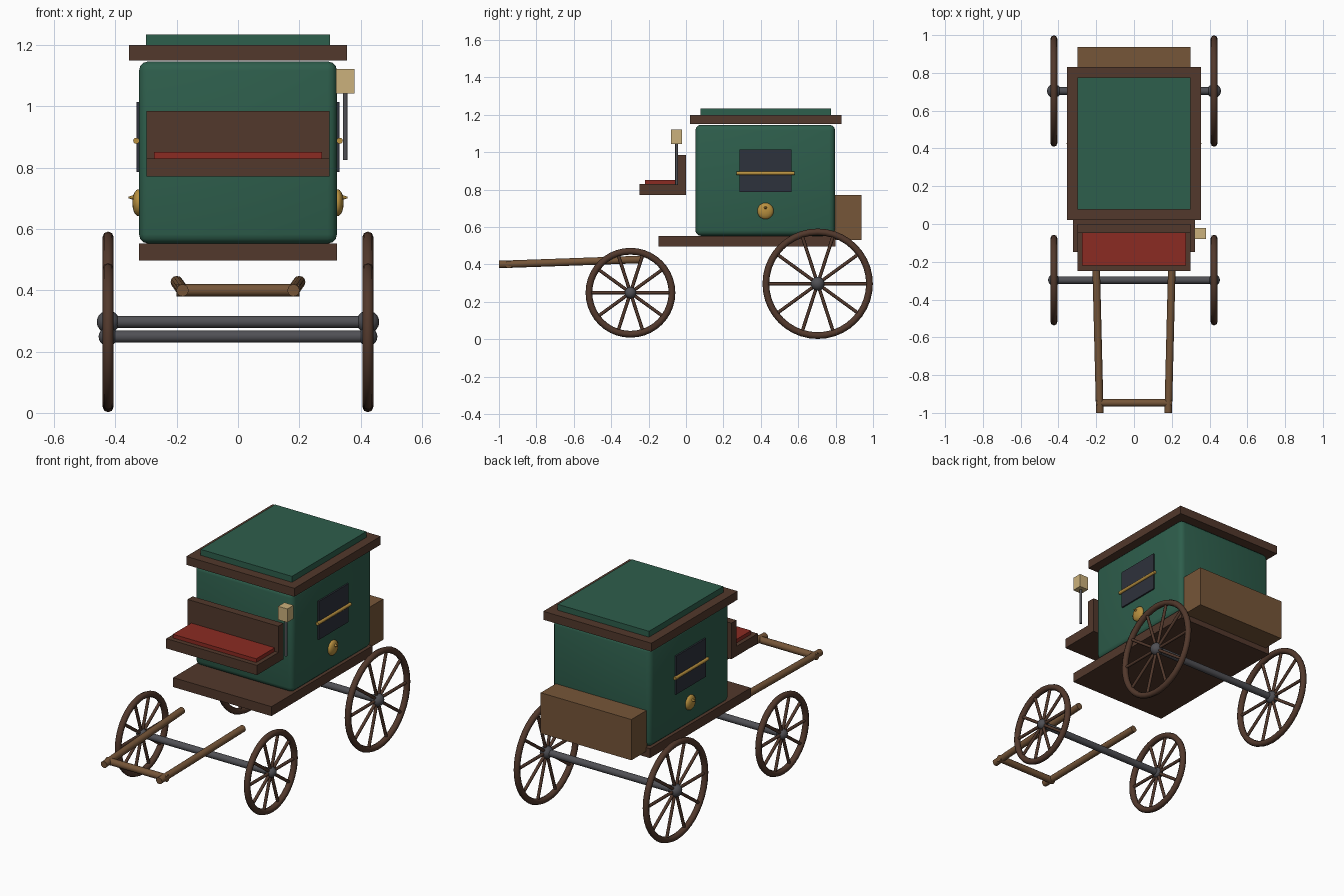
import bpy, bmesh, math
from mathutils import Vector, Matrix

cube = bpy.data.objects.get("Cube")
if cube:
    bpy.data.objects.remove(cube, do_unlink=True)


def material(name, r, g, b):
    m = bpy.data.materials.new(name)
    m.use_nodes = True
    m.diffuse_color = (r, g, b, 1)
    m.node_tree.nodes["Principled BSDF"].inputs["Base Color"].default_value = (r, g, b, 1)
    return m


GREEN = material("green paint", 0.027, 0.112, 0.072)
BROWN = material("dark wood", 0.084, 0.04, 0.025)
TAN = material("light wood", 0.18, 0.092, 0.04)
RED = material("red leather", 0.26, 0.024, 0.016)
IRON = material("grey iron", 0.08, 0.08, 0.09)
GOLD = material("brass", 0.48, 0.28, 0.05)
GLASS = material("dark glass", 0.027, 0.032, 0.045)
LAMP = material("lamp glow", 0.6, 0.44, 0.2)


def finish(name, bm, mat, smooth=False):
    mesh = bpy.data.meshes.new(name)
    bmesh.ops.recalc_face_normals(bm, faces=bm.faces)
    bm.to_mesh(mesh)
    bm.free()
    mesh.materials.append(mat)
    ob = bpy.data.objects.new(name, mesh)
    bpy.context.collection.objects.link(ob)
    if smooth:
        bpy.ops.object.select_all(action="DESELECT")
        ob.select_set(True)
        bpy.context.view_layer.objects.active = ob
        bpy.ops.object.shade_smooth_by_angle(angle=math.radians(50))
    return ob


def box(name, mat, x, y, z, bevel=0):
    """Box spanning the (low, high) pairs x, y and z."""
    bm = bmesh.new()
    bmesh.ops.create_cube(bm, size=1)
    for v in bm.verts:
        v.co = [(a + b) / 2 + c * (b - a) for c, (a, b) in zip(v.co, (x, y, z))]
    if bevel:
        bmesh.ops.bevel(bm, geom=bm.edges[:], offset=bevel, segments=3,
                        profile=0.5, affect="EDGES")
    return finish(name, bm, mat, bevel > 0)


def add_rod(bm, a, b, r1, r2=None, sides=12):
    a, b = Vector(a), Vector(b)
    turn = (b - a).to_track_quat("Z", "Y").to_matrix().to_4x4()
    bmesh.ops.create_cone(bm, cap_ends=True, segments=sides, radius1=r1,
                          radius2=r1 if r2 is None else r2, depth=(b - a).length,
                          matrix=Matrix.Translation((a + b) / 2) @ turn)


def rod(name, mat, a, b, r1, r2=None, sides=12):
    bm = bmesh.new()
    add_rod(bm, a, b, r1, r2, sides)
    return finish(name, bm, mat, True)


def ball(name, mat, centre, size):
    bm = bmesh.new()
    bmesh.ops.create_uvsphere(bm, u_segments=16, v_segments=10, radius=1,
                              matrix=Matrix.Translation(centre) @ Matrix.Diagonal((*size, 1)))
    return finish(name, bm, mat, True)


def wheel(name, centre, radius, hub, tube=0.018, spokes=10, steps=40, sides=8):
    """Torus rim with spokes in the plane across x, and a round hub."""
    cx, cy, cz = centre
    bm = bmesh.new()
    rings = []
    for i in range(steps):
        a = math.tau * i / steps
        ring = []
        for j in range(sides):
            t = math.tau * j / sides
            r = radius - tube + tube * math.cos(t)
            ring.append(bm.verts.new((cx + tube * math.sin(t),
                                      cy + r * math.cos(a), cz + r * math.sin(a))))
        rings.append(ring)
    for i in range(steps):
        p, q = rings[i], rings[(i + 1) % steps]
        for j in range(sides):
            k = (j + 1) % sides
            bm.faces.new((p[j], p[k], q[k], q[j]))
    finish(name + "_rim", bm, BROWN, True)
    bm = bmesh.new()
    for i in range(spokes):
        a = math.tau * i / spokes
        reach = radius - tube
        add_rod(bm, centre, (cx, cy + reach * math.cos(a), cz + reach * math.sin(a)),
                0.009, sides=8)
    finish(name + "_spokes", bm, BROWN, True)
    ball(name + "_hub", IRON, centre, (hub, hub, hub))


# Cabin, roof and floor
box("cabin", GREEN, (-0.323, 0.323), (0.05, 0.797), (0.553, 1.147), 0.03)
box("roof_board", BROWN, (-0.355, 0.355), (0.022, 0.832), (1.15, 1.2))
box("roof_panel", GREEN, (-0.3, 0.3), (0.078, 0.776), (1.2, 1.235))
box("floor_board", BROWN, (-0.323, 0.323), (-0.147, 0.8), (0.497, 0.553))
box("luggage_trunk", TAN, (-0.298, 0.298), (0.79, 0.938), (0.53, 0.772))

# Driver's bench
box("seat", BROWN, (-0.298, 0.298), (-0.248, 0), (0.772, 0.83))
box("seat_back", BROWN, (-0.298, 0.298), (-0.047, 0), (0.83, 0.986))
box("seat_cushion", RED, (-0.274, 0.274), (-0.22, -0.047), (0.83, 0.852))

# Lamp on its post
rod("lamp_post", IRON, (0.35, -0.05, 0.825), (0.35, -0.05, 1.045), 0.008)
box("lamp", LAMP, (0.32, 0.38), (-0.08, -0.021), (1.043, 1.123))

# Side windows, rails and door knobs
for side, s in (("left", 1), ("right", -1)):
    box(side + "_window", GLASS, sorted((s * 0.323, s * 0.332)),
        (0.287, 0.565), (0.787, 1.015))
    rod(side + "_window_rail", GOLD, (s * 0.332, 0.27, 0.888), (s * 0.332, 0.58, 0.888), 0.01)
    ball(side + "_door_boss", GOLD, (s * 0.325, 0.425, 0.686), (0.02, 0.044, 0.044))
    rod(side + "_door_knob", GOLD, (s * 0.335, 0.425, 0.703), (s * 0.358, 0.425, 0.703),
        0.01, 0.002)

# Wheels and axles
for end, y, z, radius, hub in (("front", -0.297, 0.249, 0.24, 0.031),
                               ("rear", 0.704, 0.297, 0.295, 0.037)):
    rod(end + "_axle", IRON, (-0.424, y, z), (0.424, y, z), 0.02, sides=16)
    for side, s in (("left", 1), ("right", -1)):
        wheel(f"{end}_{side}_wheel", (s * 0.424, y, z), radius, hub)

# Pulling shafts
for side, s in (("left", 1), ("right", -1)):
    rod(side + "_shaft", TAN, (s * 0.2, -0.24, 0.427), (s * 0.181, -1, 0.4), 0.02)
rod("shaft_crossbar", TAN, (-0.2, -0.947, 0.4), (0.2, -0.947, 0.4), 0.02)
